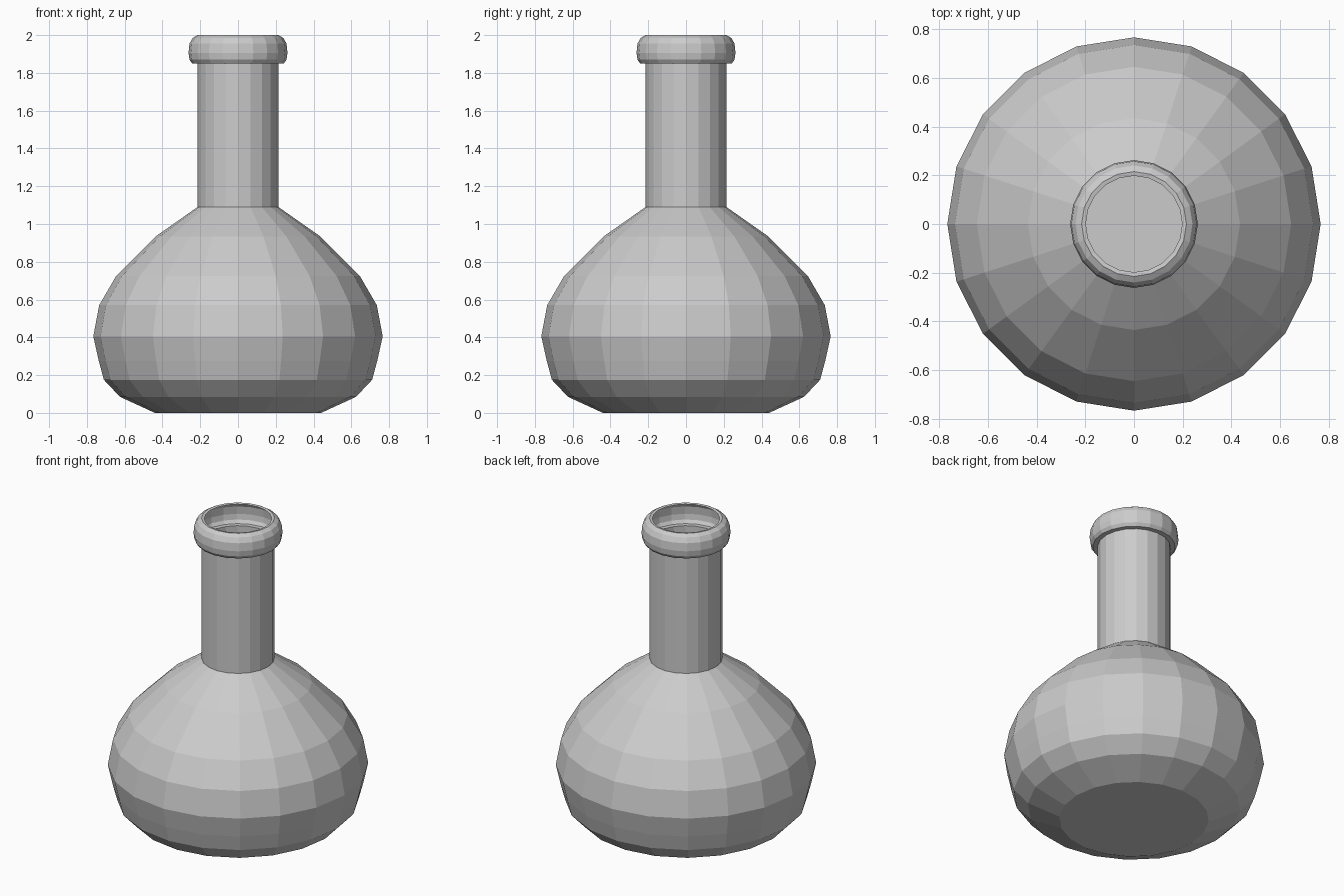
import bpy, bmesh
from math import cos, sin, tau

if "Cube" in bpy.data.objects:
    bpy.data.objects.remove(bpy.data.objects["Cube"])

SIDES = 20

# Radius and height pairs, from the base up to the inner edge of the mouth
BODY = [(0.44, 0), (0.625, 0.085), (0.71, 0.175), (0.737, 0.275), (0.766, 0.405),
        (0.735, 0.57), (0.645, 0.725), (0.435, 0.935)]
NECK = [(0.214, 1.09), (0.214, 1.85)]
LIP = [(0.243, 1.85), (0.257, 1.87), (0.262, 1.905), (0.257, 1.955),
       (0.24, 1.985), (0.215, 2.0), (0.198, 1.997)]


def lathe(name, profile):
    """Revolve a profile around z as an open thin shell with a closed base."""
    bm = bmesh.new()
    rings = [[bm.verts.new((r * cos(tau * i / SIDES), r * sin(tau * i / SIDES), z))
              for i in range(SIDES)] for r, z in profile]
    bm.faces.new(rings[0][::-1])
    for low, high in zip(rings, rings[1:]):
        for i in range(SIDES):
            j = (i + 1) % SIDES
            bm.faces.new((low[i], low[j], high[j], high[i]))
    mesh = bpy.data.meshes.new(name)
    bm.to_mesh(mesh)
    bm.free()
    obj = bpy.data.objects.new(name, mesh)
    bpy.context.collection.objects.link(obj)
    return obj


# Flask: rounded body, straight neck and hollow rolled lip in one shell
lathe("flask", BODY + NECK + LIP)
